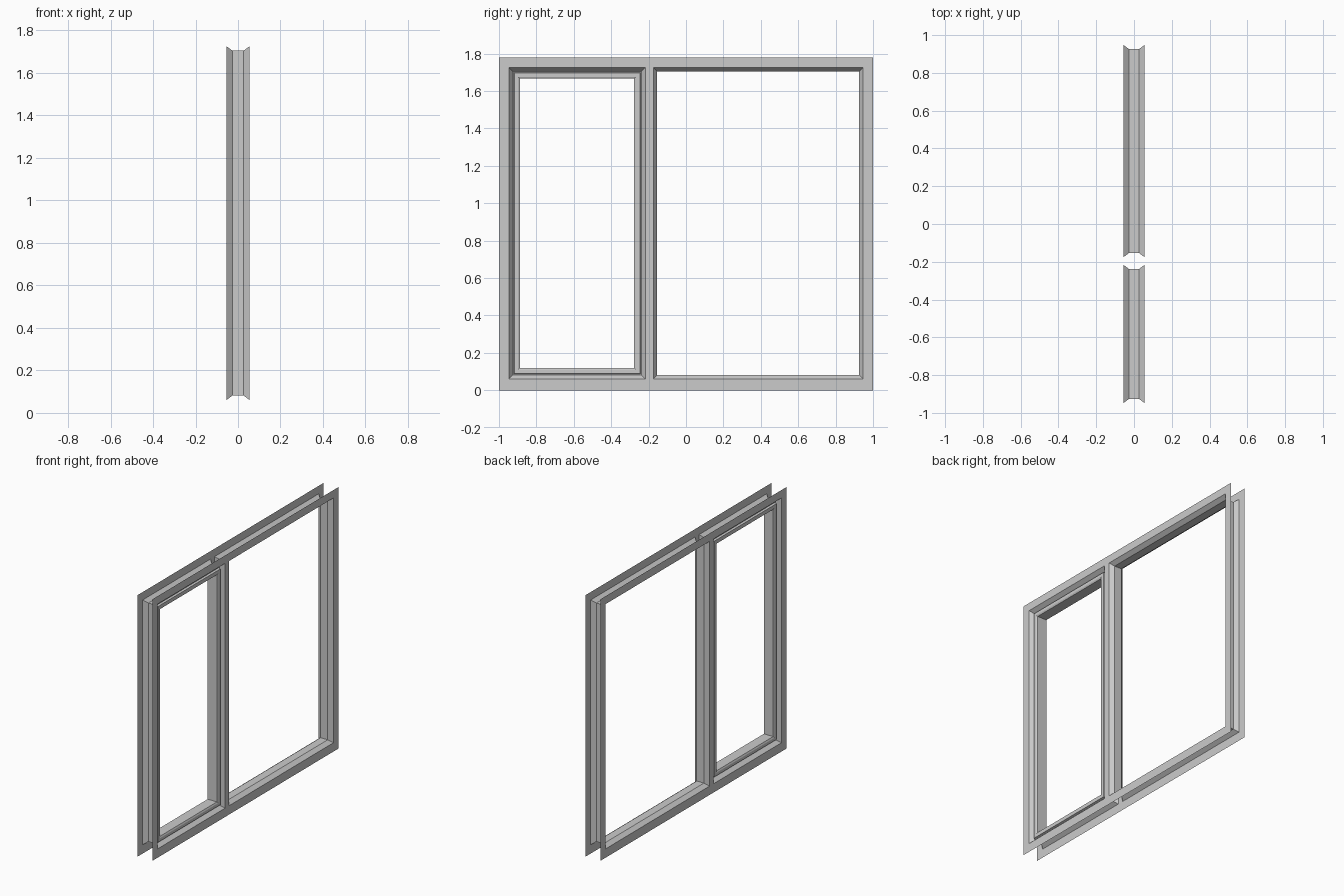
import bpy, bmesh

if "Cube" in bpy.data.objects:
    bpy.data.objects.remove(bpy.data.objects["Cube"])

DEPTH = 0.055            # half depth of the frame
WALL = 0.027             # half width of the flat inner reveal
Z0, Z1 = 0.06, 1.726     # opening height
HEIGHT = 1.78
LEFT = (-0.947, -0.217)  # casement opening
RIGHT = (-0.175, 0.947)  # fixed opening


def finish(bm, name):
    me = bpy.data.meshes.new(name)
    bm.to_mesh(me)
    bm.free()
    ob = bpy.data.objects.new(name, me)
    bpy.context.collection.objects.link(ob)
    return ob


def sweep(name, opening, profile, closed=False):
    """Mitred sweep round an opening; profile points are (inset, x)."""
    bm = bmesh.new()
    rings = []
    for d, x in profile:
        a, b, lo, hi = opening[0] + d, opening[1] - d, Z0 + d, Z1 - d
        rings.append([bm.verts.new((x, y, z)) for y, z in
                      ((a, lo), (b, lo), (b, hi), (a, hi))])
    pairs = list(zip(rings, rings[1:]))
    if closed:
        pairs.append((rings[-1], rings[0]))
    for r, s in pairs:
        for i in range(4):
            j = (i + 1) % 4
            bm.faces.new((r[i], s[i], s[j], r[j]))
    return finish(bm, name)


def face_plate(name, x):
    """Flat frame face with two openings cut from a grid of panels."""
    bm = bmesh.new()
    ys = [-1, *LEFT, *RIGHT, 1]
    zs = [0, Z0, Z1, HEIGHT]
    grid = [[bm.verts.new((x, y, z)) for z in zs] for y in ys]
    for i in range(5):
        for k in range(3):
            if k == 1 and i in (1, 3):
                continue
            q = [grid[i][k], grid[i + 1][k], grid[i + 1][k + 1], grid[i][k + 1]]
            bm.faces.new(q if x > 0 else q[::-1])
    return finish(bm, name)


# Inner and outer faces of the window frame, open at the perimeter
face_plate("frame_face_outside", DEPTH)
face_plate("frame_face_inside", -DEPTH)

# Bevelled reveals of both openings
reveal = [(0, DEPTH), (0.021, WALL), (0.021, -WALL), (0, -DEPTH)]
sweep("casement_reveal", LEFT, reveal)
sweep("fixed_reveal", RIGHT, reveal)

# Casement sash, slightly proud of the reveal
half = [(0.026, 0.027), (0.030, 0.040), (0.050, 0.040), (0.060, 0.035)]
sweep("casement_sash", LEFT, half + [(d, -x) for d, x in reversed(half)], closed=True)

# Narrow groove floor between the reveal and the sash
for side, x in (("outside", WALL), ("inside", -WALL)):
    sweep("sash_groove_" + side, LEFT, [(0.021, x), (0.026, x)])
